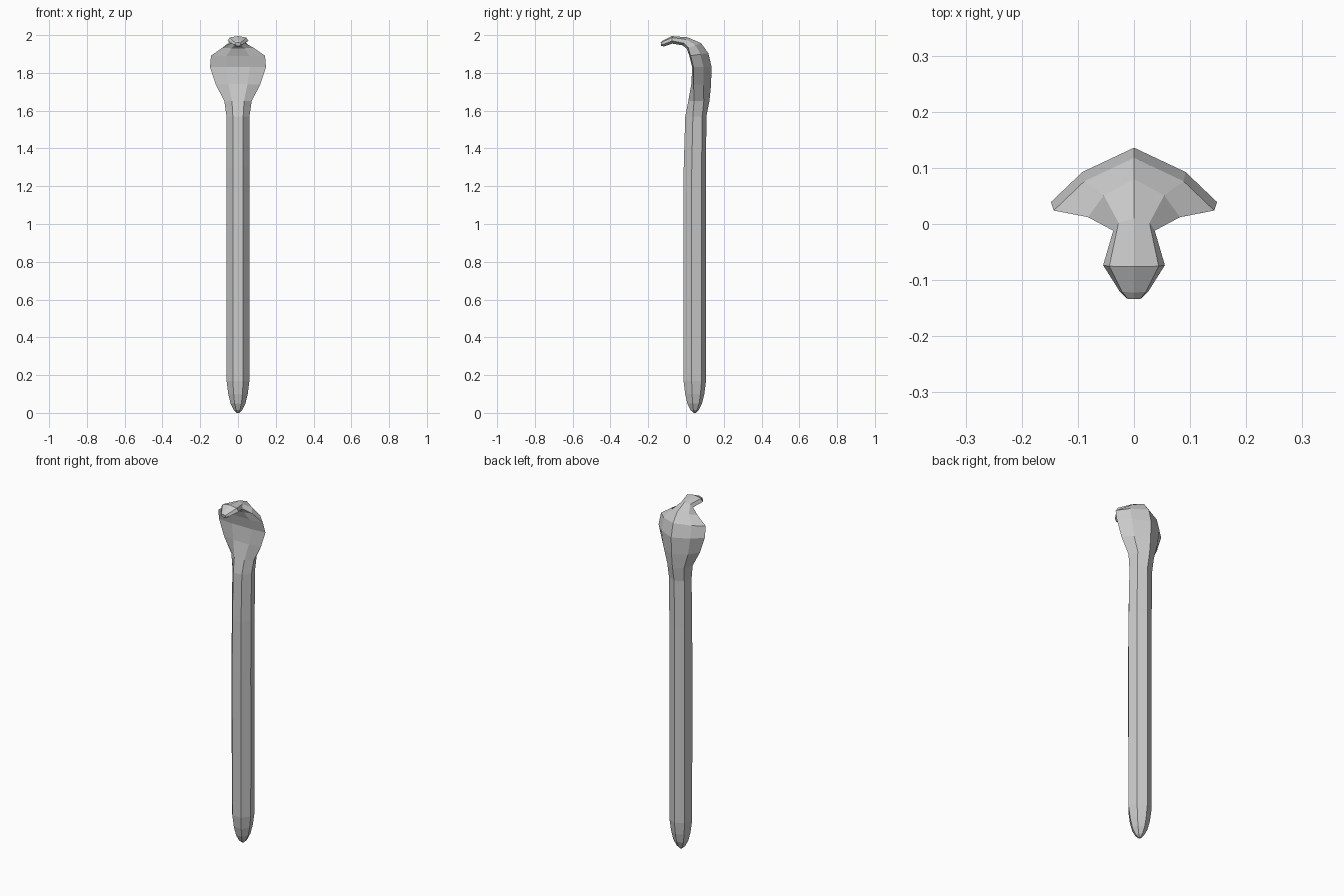
import bpy, bmesh

# Each ring is a seven-sided section:
# front (y, z), back (y, z), half width, hood amount (0 = round, 1 = flared)
rings = []

# rounded lower tip and straight shaft
for z, r in ((0.0, 0.006), (0.015, 0.022), (0.05, 0.04), (0.1, 0.052), (0.17, 0.061)):
    rings.append(((0.045 - r * 0.95, z), (0.045 + r, z), r * 0.99, 0))
for z, fy in ((0.6, -0.013), (1.0, -0.014), (1.3, -0.012)):
    rings.append(((fy, z), (0.106, z), 0.061, 0))

# flared hood, bent neck and head
rings += [
    ((-0.004, 1.57), (0.108, 1.57), 0.061, 0),
    ((0.012, 1.65), (0.124, 1.65), 0.072, 0.3),
    ((0.028, 1.74), (0.132, 1.73), 0.118, 0.8),
    ((0.033, 1.83), (0.136, 1.83), 0.148, 1),
    ((0.018, 1.89), (0.118, 1.905), 0.143, 1),
    ((0.003, 1.93), (0.080, 1.957), 0.082, 0.8),
    ((-0.020, 1.946), (0.010, 1.988), 0.037, 0.3),
    ((-0.072, 1.955), (-0.076, 1.995), 0.055, 0),
    ((-0.118, 1.940), (-0.122, 1.972), 0.026, 0),
    ((-0.131, 1.943), (-0.134, 1.962), 0.014, 0),
]


def section(front, back, w, h):
    """Seven points: one at the back, three mirrored pairs."""
    def mix(a, b):
        return a + (b - a) * h
    half = [(mix(0.8, 0.62), mix(0.8, 0.58)),
            (1.0, mix(0.36, 0.06)),
            (mix(0.45, 0.42), 0.0)]
    pts = [(0, 1)] + half + [(-x, d) for x, d in reversed(half)]
    return [(x * w,
             front[0] + (back[0] - front[0]) * d,
             front[1] + (back[1] - front[1]) * d) for x, d in pts]


# loft the rings into one closed body
bm = bmesh.new()
loops = [[bm.verts.new(p) for p in section(*r)] for r in rings]
for a, b in zip(loops, loops[1:]):
    for i in range(7):
        j = (i + 1) % 7
        bm.faces.new((a[i], a[j], b[j], b[i]))
bm.faces.new(loops[0])
bm.faces.new(loops[-1])
bmesh.ops.recalc_face_normals(bm, faces=bm.faces)

mesh = bpy.data.meshes.new("snake_staff")
bm.to_mesh(mesh)
bm.free()
staff = bpy.data.objects.new("snake_staff", mesh)
bpy.context.collection.objects.link(staff)
